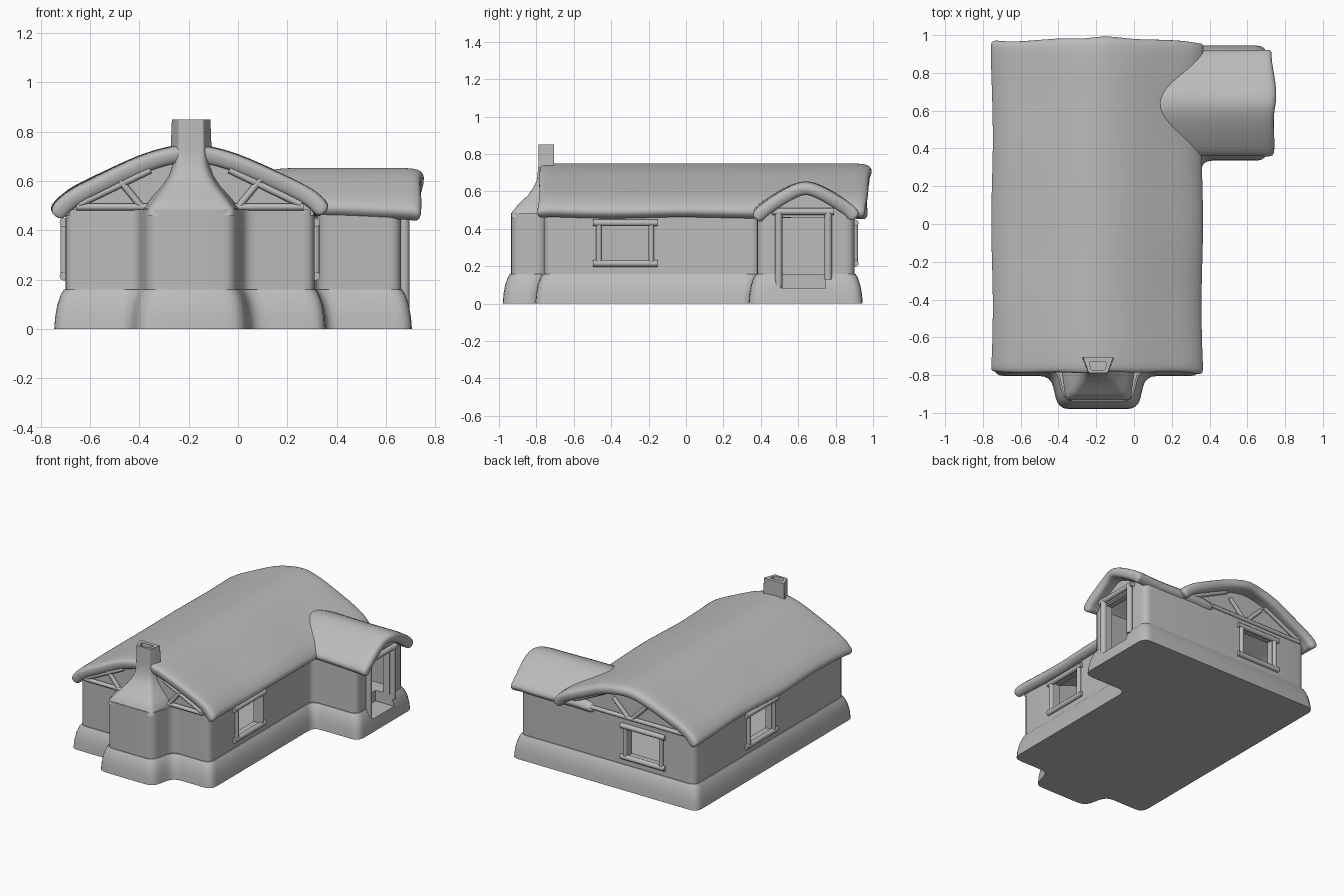
import bpy, bmesh, math
from mathutils import Vector

cube = bpy.data.objects.get("Cube")
if cube:
    bpy.data.objects.remove(cube, do_unlink=True)

clay = bpy.data.materials.new("grey_clay")
clay.use_nodes = True
GREY = (0.5, 0.5, 0.5, 1)
clay.diffuse_color = GREY
clay.node_tree.nodes["Principled BSDF"].inputs["Base Color"].default_value = GREY


def activate(ob):
    bpy.ops.object.select_all(action='DESELECT')
    ob.select_set(True)
    bpy.context.view_layer.objects.active = ob


def add_object(name, bm):
    mesh = bpy.data.meshes.new(name)
    bm.to_mesh(mesh)
    bm.free()
    mesh.materials.append(clay)
    ob = bpy.data.objects.new(name, mesh)
    bpy.context.collection.objects.link(ob)
    return ob


def smooth(ob, angle=40):
    activate(ob)
    bpy.ops.object.shade_smooth_by_angle(angle=math.radians(angle))
    return ob


def apply_mod(ob, kind, **settings):
    mod = ob.modifiers.new(kind, kind)
    for key, value in settings.items():
        setattr(mod, key, value)
    activate(ob)
    bpy.ops.object.modifier_apply(modifier=mod.name)


def cut(ob, cutter):
    apply_mod(ob, 'BOOLEAN', operation='DIFFERENCE', solver='EXACT', object=cutter)


def rounded(points, r=0.05, n=5):
    """Replace each corner of a closed outline with a short curve."""
    out = []
    pts = [Vector(p) for p in points]
    for i, p in enumerate(pts):
        ends = []
        for q in (pts[i - 1], pts[(i + 1) % len(pts)]):
            d = q - p
            ends.append(p + d.normalized() * min(r, d.length * 0.45))
        for k in range(n):
            t = k / (n - 1)
            out.append(ends[0] * (1 - t) ** 2 + p * 2 * t * (1 - t) + ends[1] * t ** 2)
    return out


def offset(points, d):
    """Move a counter-clockwise outline outward by d."""
    pts = [Vector(p) for p in points]
    out = []
    for i, p in enumerate(pts):
        e1 = (p - pts[i - 1]).normalized()
        e2 = (pts[(i + 1) % len(pts)] - p).normalized()
        n1, n2 = Vector((e1.y, -e1.x)), Vector((e2.y, -e2.x))
        out.append(p + (n1 + n2) * d / (1 + n1.dot(n2)))
    return out


def loft(name, rings):
    """Closed solid through rings of (outline, z)."""
    bm = bmesh.new()
    loops = [[bm.verts.new((p[0], p[1], z)) for p in pts] for pts, z in rings]
    count = len(loops[0])
    for a, b in zip(loops, loops[1:]):
        for i in range(count):
            j = (i + 1) % count
            bm.faces.new((a[i], a[j], b[j], b[i]))
    bm.faces.new(loops[0][::-1])
    bm.faces.new(loops[-1])
    bmesh.ops.recalc_face_normals(bm, faces=bm.faces)
    return add_object(name, bm)


def box(name, lo, hi):
    (x0, y0, z0), (x1, y1, z1) = lo, hi
    square = [(x0, y0), (x1, y0), (x1, y1), (x0, y1)]
    return loft(name, [(square, z0), (square, z1)])


def beam(name, a, b, r):
    a, b = Vector(a), Vector(b)
    bm = bmesh.new()
    bmesh.ops.create_cone(bm, cap_ends=True, segments=12, radius1=r, radius2=r, depth=(b - a).length)
    bm.transform((b - a).to_track_quat('Z', 'Y').to_matrix().to_4x4())
    bmesh.ops.translate(bm, verts=bm.verts, vec=(a + b) / 2)
    return smooth(add_object(name, bm))


def roof(name, half, centre, stations, push, along_y):
    """Thick thatch swept along its ridge, with softened, slightly wavy edges."""
    profile = [(-o, z) for o, z in half] + [(o, z) for o, z in half[-2::-1]]
    bm = bmesh.new()
    grid = []
    last = len(stations) - 1
    for k, t in enumerate(stations):
        row = []
        for o, z in profile:
            u = abs(o) / half[0][0]
            at = t + (push * (1 - u) if k == last else 0)
            at += 0.008 * math.sin(19 * o) if k in (0, last) else 0
            side = o * (1 + 0.012 * math.sin(7 * t + 1.5) * u)
            up = z - (0.012 if k in (0, last) else 0) + 0.007 * u * math.sin(8 * t + 3 * o)
            row.append(bm.verts.new((centre + side, at, up) if along_y else (at, centre + side, up)))
        grid.append(row)
    for a, b in zip(grid, grid[1:]):
        for i in range(len(profile) - 1):
            f = bm.faces.new((a[i], a[i + 1], b[i + 1], b[i]))
            f.normal_update()
            if f.normal.z < 0:
                f.normal_flip()
    ob = add_object(name, bm)
    apply_mod(ob, 'SOLIDIFY', thickness=0.07, offset=-1)
    apply_mod(ob, 'SUBSURF', levels=2)
    return smooth(ob, 80)


def gable(name, half, centre, t0, t1, along_y):
    """Triangular wall filling the end of a roof."""
    pts = [(o, z) for o, z in half] + [(-o, z) for o, z in half[-2::-1]]
    bm = bmesh.new()
    ends = [[bm.verts.new((centre + o, t, z) if along_y else (t, centre + o, z)) for o, z in pts]
            for t in (t0, t1)]
    for i in range(len(pts)):
        j = (i + 1) % len(pts)
        bm.faces.new((ends[0][i], ends[0][j], ends[1][j], ends[1][i]))
    for loop in ends:
        bm.faces.new(loop)
    bmesh.ops.recalc_face_normals(bm, faces=bm.faces)
    return add_object(name, bm)


# Stone plinth and hollow walls share one footprint
footprint = [(-0.70, -0.76), (-0.405, -0.76), (-0.365, -0.935), (-0.015, -0.935), (0.025, -0.76),
             (0.31, -0.76), (0.31, 0.38), (0.66, 0.38), (0.66, 0.90), (-0.70, 0.90)]
flare = [(0.045, 0), (0.041, 0.05), (0.032, 0.1), (0.018, 0.14), (0.006, 0.16)]
plinth = loft("plinth", [(rounded(offset(footprint, d), 0.06), z) for d, z in flare])
walls = loft("walls", [(rounded(footprint), z) for z in (0.15, 0.485)])
room = rounded(offset(footprint, -0.05))
cutters = [loft("room_cutter", [(room, 0.1), (room, 0.6)])]
cut(walls, cutters[0])

# Doorway
door = box("door_cutter", (0.55, 0.505, 0.085), (0.9, 0.745, 0.47))
cutters.append(door)
cut(walls, door)
cut(plinth, door)
beam("door_post_front", (0.675, 0.495, 0.085), (0.675, 0.495, 0.49), 0.02)
beam("door_post_back", (0.675, 0.76, 0.13), (0.675, 0.76, 0.49), 0.02)
beam("door_lintel", (0.675, 0.46, 0.492), (0.675, 0.79, 0.492), 0.019)

# Windows: opening, sill, lintel and posts
for side, centre, run in (("left", (0.315, -0.325), (0, 1)), ("right", (-0.705, 0.17), (0, 1)),
                          ("back", (-0.30, 0.905), (1, 0))):
    c, d = Vector((*centre, 0)), Vector((*run, 0))
    across = Vector((run[1], run[0], 0)) * 0.1
    lo, hi = c - d * 0.125 - across, c + d * 0.125 + across
    opening = box("window_cutter", (lo.x, lo.y, 0.225), (hi.x, hi.y, 0.425))
    cutters.append(opening)
    cut(walls, opening)
    for part, z in (("sill", 0.215), ("lintel", 0.432)):
        up = Vector((0, 0, z))
        beam(f"{side}_window_{part}", c - d * 0.172 + up, c + d * 0.172 + up, 0.018)
    for s in (-1, 1):
        foot = c + d * 0.14 * s
        beam(f"{side}_window_post", foot + Vector((0, 0, 0.21)), foot + Vector((0, 0, 0.435)), 0.015)

for cutter in cutters:
    bpy.data.objects.remove(cutter, do_unlink=True)
smooth(plinth)
smooth(walls)

# Thatched roofs over the main house and the porch wing
RIDGE_X, RIDGE_Y = -0.195, 0.64
main_half = [(0.57, 0.487), (0.54, 0.53), (0.48, 0.577), (0.36, 0.633), (0.2, 0.71), (0.08, 0.743), (0, 0.753)]
porch_half = [(0.295, 0.48), (0.265, 0.52), (0.22, 0.553), (0.14, 0.605), (0.06, 0.645), (0, 0.658)]
roof("main_roof", main_half, RIDGE_X,
     [-0.795, -0.755, -0.6, -0.35, -0.1, 0.15, 0.4, 0.65, 0.85, 0.93, 0.97], 0.03, True)
roof("porch_roof", porch_half, RIDGE_Y, [0.08, 0.2, 0.35, 0.5, 0.63, 0.70, 0.74], 0.02, False)

# Gable walls with timber trusses
main_gable = [(0.5, 0.46), (0.5, 0.51), (0.36, 0.585), (0.2, 0.66), (0, 0.71)]
porch_gable = [(0.24, 0.46), (0.24, 0.49), (0.14, 0.555), (0, 0.62)]
gable("front_gable", main_gable, RIDGE_X, -0.75, -0.70, True)
gable("back_gable", main_gable, RIDGE_X, 0.84, 0.89, True)
gable("porch_gable", porch_gable, RIDGE_Y, 0.61, 0.655, False)
for end, y, foot, head in (("front", -0.765, 0.2, 0.29), ("back", 0.9, 0.02, 0.13)):
    beam(f"{end}_tie_beam", (RIDGE_X - 0.46, y, 0.495), (RIDGE_X + 0.46, y, 0.495), 0.014)
    for s in (-1, 1):
        beam(f"{end}_strut", (RIDGE_X + s * foot, y, 0.5), (RIDGE_X + s * head, y, 0.61), 0.014)
        beam(f"{end}_rafter", (RIDGE_X + s * 0.45, y, 0.505), (RIDGE_X + s * 0.16, y, 0.645), 0.014)

# Chimney: sloping shoulders, narrow stack and open flue
# each ring: z, half width at back, half width at front, front y, back y
chimney_rings = [(0.46, 0.205, 0.175, -0.935, -0.705), (0.49, 0.2, 0.17, -0.93, -0.705),
                 (0.535, 0.165, 0.135, -0.893, -0.705), (0.58, 0.125, 0.1, -0.845, -0.705),
                 (0.62, 0.1, 0.075, -0.817, -0.705), (0.66, 0.09, 0.06, -0.797, -0.705),
                 (0.73, 0.085, 0.052, -0.79, -0.705), (0.85, 0.08, 0.05, -0.788, -0.705),
                 (0.85, 0.048, 0.036, -0.773, -0.73), (0.75, 0.048, 0.036, -0.773, -0.73)]
rings = []
for z, hb, hf, yf, yb in chimney_rings:
    outline = [(-0.19 - hb, yb), (-0.19 - hf, yf), (-0.19 + hf, yf), (-0.19 + hb, yb)]
    rings.append((rounded(outline, 0.03 if z < 0.7 else 0.008), z))
smooth(loft("chimney", rings))
